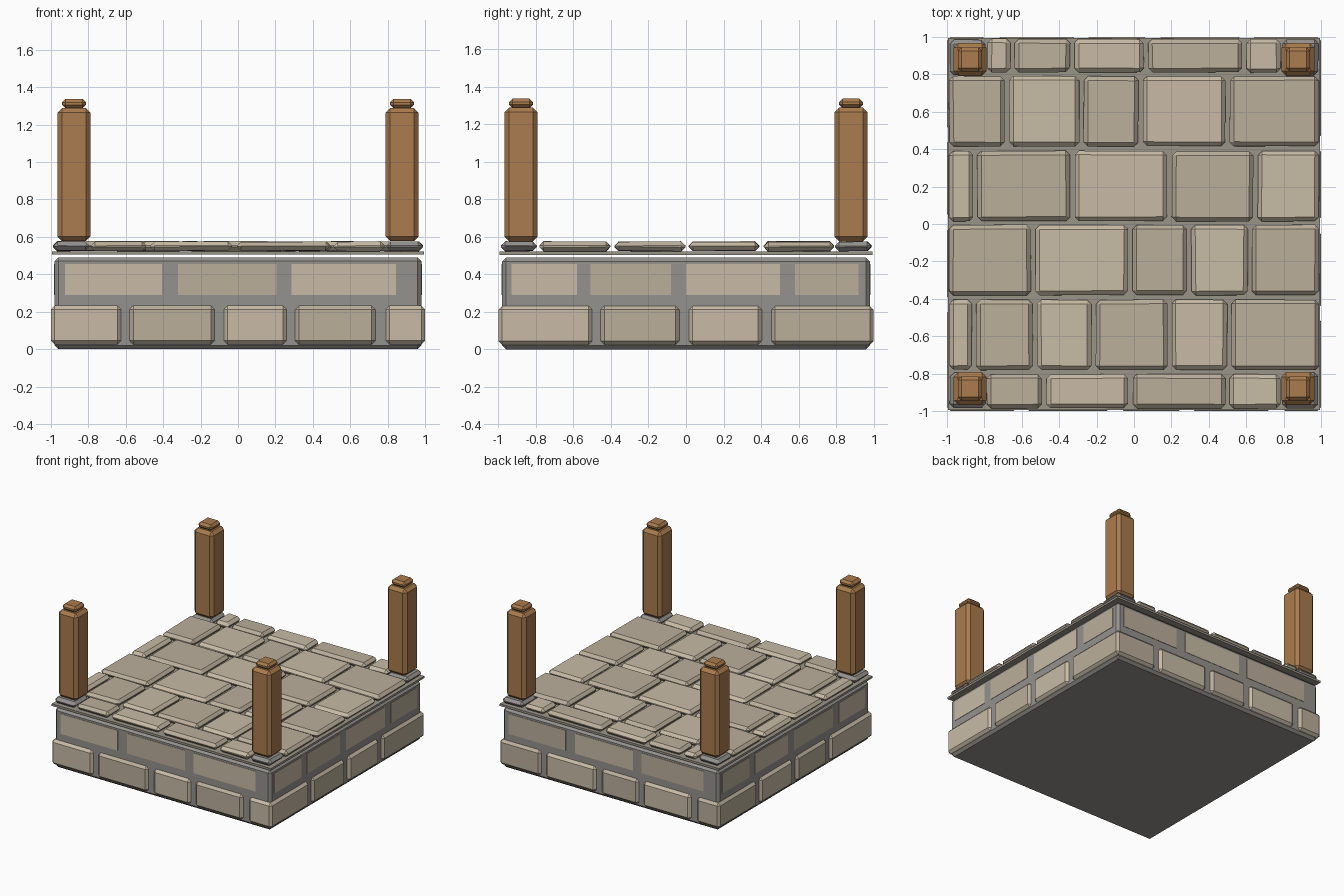
import bpy, bmesh, random
from math import pi
from mathutils import Matrix, Vector

if "Cube" in bpy.data.objects:
    bpy.data.objects.remove(bpy.data.objects["Cube"])

random.seed(4)


def mat(name, r, g, b):
    m = bpy.data.materials.new(name)
    m.diffuse_color = (r, g, b, 1)
    m.use_nodes = True
    m.node_tree.nodes["Principled BSDF"].inputs["Base Color"].default_value = m.diffuse_color
    return m


TAN = mat("tan_stone", 0.58, 0.50, 0.38)
BROWN = mat("brown_stone", 0.50, 0.43, 0.33)
GREY = mat("grey_stone", 0.30, 0.29, 0.27)
GROUT = mat("grout", 0.33, 0.30, 0.25)
WOOD = mat("wood", 0.40, 0.20, 0.075)


def block(bm, lo, hi, bevel=0.0, jitter=0.0, index=0):
    """Add a chamfered box between two corners."""
    lo, hi = Vector(lo), Vector(hi)
    m = Matrix.Translation((lo + hi) / 2) @ Matrix.Diagonal((*(hi - lo), 1))
    verts = bmesh.ops.create_cube(bm, size=1, matrix=m)["verts"]
    for v in verts:
        v.co += Vector([random.uniform(-jitter, jitter) for _ in range(3)])
    faces = {f for v in verts for f in v.link_faces}
    for f in faces:
        f.material_index = index
    if bevel:
        edges = list({e for v in verts for e in v.link_edges})
        bmesh.ops.bevel(bm, geom=edges, offset=bevel, segments=1, affect='EDGES',
                        profile=0.5, material=index)


def finish(name, bm, *mats):
    me = bpy.data.meshes.new(name)
    bm.to_mesh(me)
    bm.free()
    for m in mats:
        me.materials.append(m)
    ob = bpy.data.objects.new(name, me)
    bpy.context.collection.objects.link(ob)
    return ob


# mortar core of the plinth
bm = bmesh.new()
block(bm, (-0.98, -0.98, 0), (0.98, 0.98, 0.49), 0.02)
finish("plinth_core", bm, GREY)

# brick courses: front and right spans, repeated on back and left by a half turn
lower = [
    [(-1, -0.625), (-0.58, -0.125), (-0.075, 0.26), (0.305, 0.735), (0.79, 1)],
    [(-1, -0.5), (-0.455, -0.035), (0.015, 0.405), (0.455, 0.995)],
]
upper = [
    [(-0.925, -0.405), (-0.32, 0.205), (0.285, 0.845)],
    [(-0.93, -0.58), (-0.51, -0.08), (0, 0.5), (0.58, 0.92)],
]
for name, course, z0, z1, out, bevel in (("lower_bricks", lower, 0.025, 0.232, 1.0, 0.02),
                                         ("upper_bricks", upper, 0.29, 0.455, 0.983, 0.0)):
    bm = bmesh.new()
    for side in range(4):
        before = set(bm.verts)
        for i, (a, b) in enumerate(course[side % 2]):
            block(bm, (a, -out, z0), (b, -out + 0.12, z1), bevel, index=(i + side // 2) % 2)
        new = [v for v in bm.verts if v not in before]
        bmesh.ops.rotate(bm, verts=new, cent=(0, 0, 0), matrix=Matrix.Rotation(side * pi / 2, 3, 'Z'))
    finish(name, bm, TAN, BROWN)

# thin bed under the paving
bm = bmesh.new()
block(bm, (-0.995, -0.995, 0.505), (0.995, 0.995, 0.522))
finish("paving_bed", bm, GROUT)

# paving rows: y range and the x position of each joint
rows = [
    (0.81, 0.99, (-0.795, -0.65, -0.33, 0.065, 0.59, 0.795)),
    (0.415, 0.79, (-1, -0.68, -0.28, 0.035, 0.5, 1)),
    (0.015, 0.39, (-1, -0.85, -0.33, 0.19, 0.65, 1)),
    (-0.38, -0.005, (-1, -0.54, -0.02, 0.295, 0.62, 1)),
    (-0.78, -0.405, (-1, -0.855, -0.53, -0.215, 0.19, 0.51, 1)),
    (-0.985, -0.805, (-0.8, -0.48, -0.02, 0.5, 0.795)),
]
bm = bmesh.new()
for r, (y0, y1, joints) in enumerate(rows):
    for i, (a, b) in enumerate(zip(joints, joints[1:])):
        block(bm, (a + 0.012, y0, 0.525), (b - 0.012, y1, 0.575), 0.022, 0.003, (i + r) % 2)
# grey corner slabs under the posts
for sx in (-0.89, 0.89):
    for sy in (-0.89, 0.89):
        block(bm, (sx - 0.095, sy - 0.095, 0.525), (sx + 0.095, sy + 0.095, 0.575), 0.022, 0.003, 2)
finish("paving_stones", bm, TAN, BROWN, GREY)

# four corner posts with small caps
for xn, sx in (("left", -0.877), ("right", 0.877)):
    for yn, sy in (("front", -0.88), ("back", 0.88)):
        bm = bmesh.new()
        block(bm, (sx - 0.088, sy - 0.088, 0.577), (sx + 0.088, sy + 0.088, 1.29), 0.025)
        block(bm, (sx - 0.064, sy - 0.064, 1.288), (sx + 0.064, sy + 0.064, 1.337), 0.018)
        finish(f"{yn}_{xn}_post", bm, WOOD)
